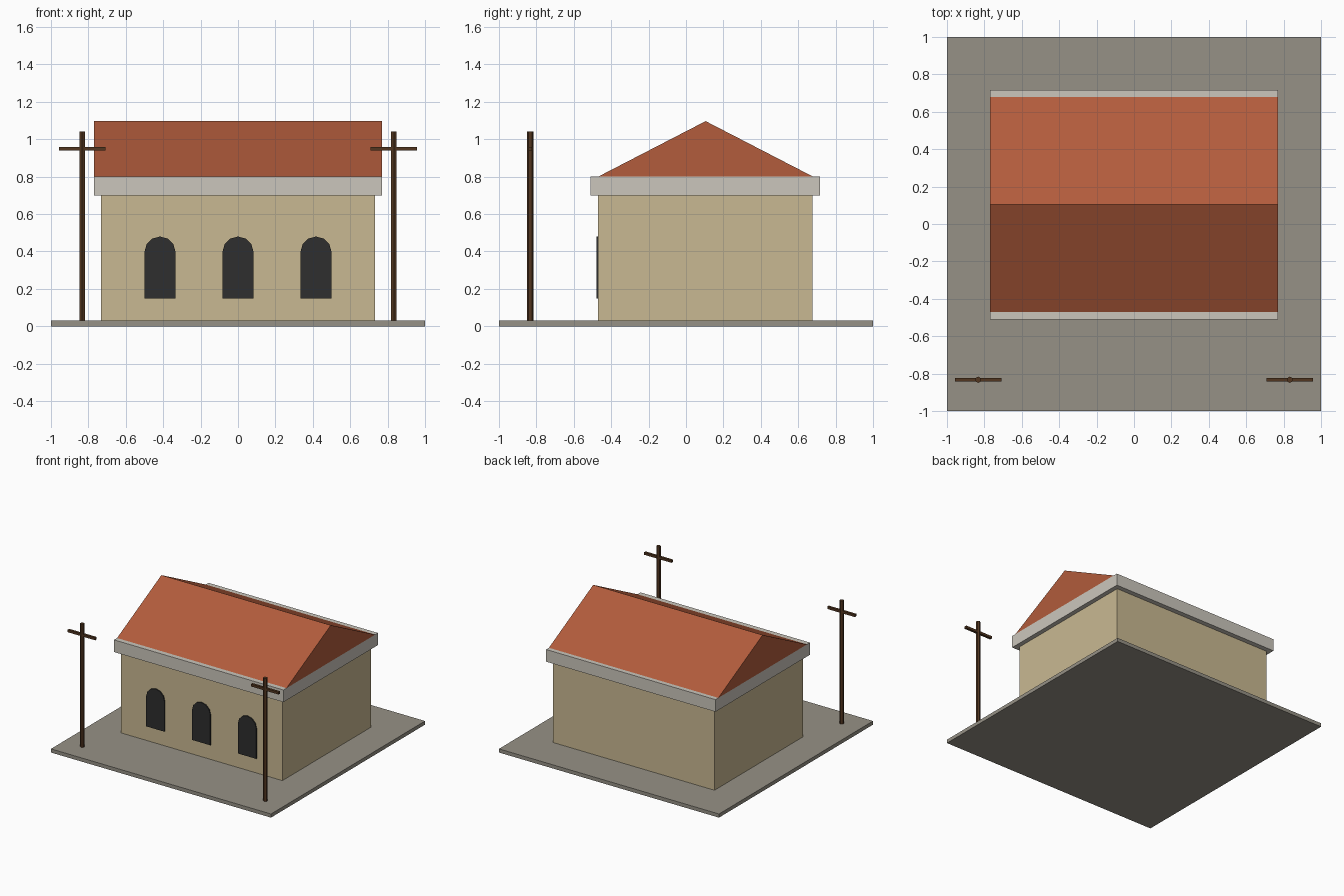
import bpy, bmesh, math

if "Cube" in bpy.data.objects:
    bpy.data.objects.remove(bpy.data.objects["Cube"])


def material(name, r, g, b):
    lin = [((c / 255 + 0.055) / 1.055) ** 2.4 for c in (r, g, b)]
    m = bpy.data.materials.new(name)
    m.diffuse_color = (*lin, 1)
    m.use_nodes = True
    m.node_tree.nodes["Principled BSDF"].inputs["Base Color"].default_value = m.diffuse_color
    return m


STONE = material("paving grey", 150, 145, 134)
WALL = material("sand plaster", 201, 185, 146)
TRIM = material("pale stone", 203, 198, 188)
ROOF = material("terracotta", 178, 92, 60)
GLASS = material("dark glass", 46, 46, 46)
WOOD = material("brown wood", 82, 54, 32)


def finish(name, bm, mat):
    bmesh.ops.recalc_face_normals(bm, faces=bm.faces)
    me = bpy.data.meshes.new(name)
    bm.to_mesh(me)
    bm.free()
    me.materials.append(mat)
    ob = bpy.data.objects.new(name, me)
    bpy.context.collection.objects.link(ob)
    return ob


def box(name, x0, x1, y0, y1, z0, z1, mat):
    bm = bmesh.new()
    bmesh.ops.create_cube(bm, size=1)
    for v in bm.verts:
        v.co = (x1 if v.co.x > 0 else x0,
                y1 if v.co.y > 0 else y0,
                z1 if v.co.z > 0 else z0)
    return finish(name, bm, mat)


def prism(name, points, direction, mat):
    """Extrude a closed outline along a vector."""
    bm = bmesh.new()
    face = bm.faces.new([bm.verts.new(p) for p in points])
    ext = bmesh.ops.extrude_face_region(bm, geom=[face], use_keep_orig=True)
    verts = [e for e in ext["geom"] if isinstance(e, bmesh.types.BMVert)]
    bmesh.ops.translate(bm, vec=direction, verts=verts)
    return finish(name, bm, mat)


# Ground slab, walls and cornice
box("ground_slab", -1, 1, -1, 1, 0, 0.03, STONE)
box("walls", -0.733, 0.733, -0.47, 0.677, 0.03, 0.70, WALL)
box("cornice", -0.77, 0.77, -0.51, 0.717, 0.70, 0.80, TRIM)

# Gable roof
prism("roof", [(-0.77, -0.47, 0.80), (-0.77, 0.68, 0.80), (-0.77, 0.105, 1.097)],
      (1.54, 0, 0), ROOF)

# Arched windows on the front
R, SPRING = 0.083, 0.397
for i, cx in enumerate((-0.417, 0, 0.417)):
    outline = [(cx - R, -0.479, 0.15), (cx + R, -0.479, 0.15)]
    for k in range(7):
        a = math.pi * k / 6
        outline.append((cx + R * math.cos(a), -0.479, SPRING + R * math.sin(a)))
    prism(f"window_{i + 1}", outline, (0, 0.0095, 0), GLASS)

# Utility poles with crossarms
for side, sx in (("left", -1), ("right", 1)):
    px, py = sx * 0.833, -0.833
    ring = [(px + 0.017 * math.sin(k * math.pi / 3),
             py + 0.017 * math.cos(k * math.pi / 3), 0.001) for k in range(6)]
    prism(f"{side}_pole", ring, (0, 0, 1.041), WOOD)
    box(f"{side}_crossarm", px - 0.125, px + 0.125, py - 0.01, py + 0.01,
        0.94, 0.96, WOOD)
